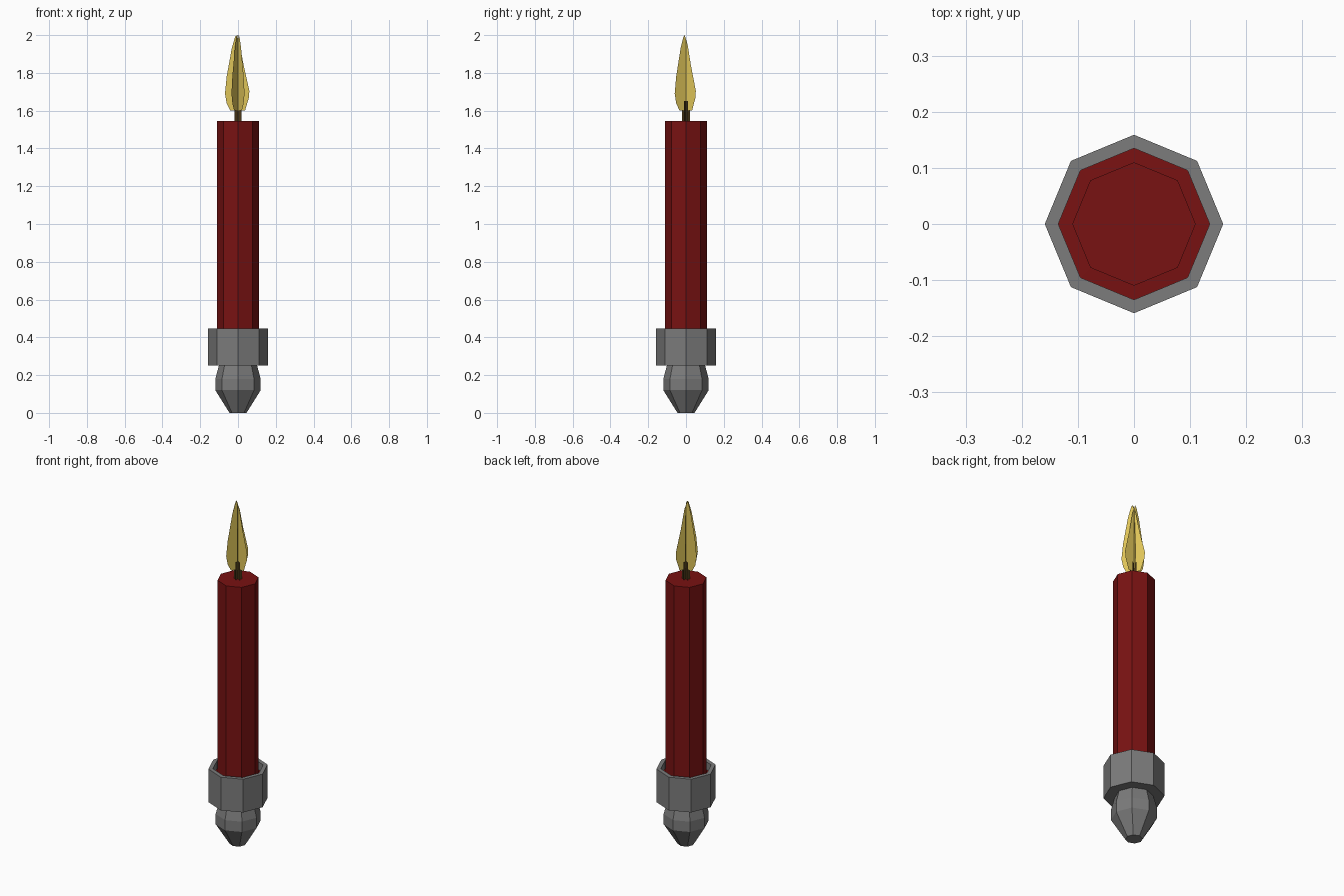
import bpy
import math

if "Cube" in bpy.data.objects:
    bpy.data.objects.remove(bpy.data.objects["Cube"])


def material(name, rgb):
    m = bpy.data.materials.new(name)
    m.diffuse_color = (*rgb, 1)
    m.use_nodes = True
    m.node_tree.nodes["Principled BSDF"].inputs["Base Color"].default_value = m.diffuse_color
    return m


GREY = material("grey metal", (0.20, 0.20, 0.20))
RED = material("red wax", (0.19, 0.006, 0.006))
YELLOW = material("flame yellow", (0.74, 0.56, 0.10))
BROWN = material("wick brown", (0.08, 0.045, 0.01))


def make(name, verts, faces, mat):
    me = bpy.data.meshes.new(name)
    me.from_pydata(verts, [], faces)
    me.materials.append(mat)
    ob = bpy.data.objects.new(name, me)
    bpy.context.collection.objects.link(ob)
    return ob


def lathe(name, profile, mat, cap_bottom=True, cap_top=True, n=8):
    """Revolve (radius, z) points, listed from bottom to top, in n flat sides."""
    verts = [(r * math.cos(2 * math.pi * i / n), r * math.sin(2 * math.pi * i / n), z)
             for r, z in profile for i in range(n)]
    faces = [(k * n + i, k * n + (i + 1) % n, (k + 1) * n + (i + 1) % n, (k + 1) * n + i)
             for k in range(len(profile) - 1) for i in range(n)]
    if cap_bottom:
        faces.append(tuple(reversed(range(n))))
    if cap_top:
        faces.append(tuple(range((len(profile) - 1) * n, len(profile) * n)))
    return make(name, verts, faces, mat)


def crossed_cards(name, outline, mat, start):
    """Three thin upright cards sharing one (distance, z) outline, 60 degrees apart."""
    verts, faces = [], []
    for k in range(3):
        a = math.radians(start + 60 * k)
        faces.append(tuple(range(len(verts), len(verts) + len(outline))))
        verts += [(d * math.cos(a), d * math.sin(a), z) for d, z in outline]
    return make(name, verts, faces, mat)


# Tapered foot under the cup
lathe("holder_foot", [(0.045, 0), (0.12, 0.12), (0.12, 0.18), (0.10, 0.255)], GREY, cap_top=False)

# Open cup with a flat rim
lathe("holder_cup", [(0.159, 0.252), (0.159, 0.446), (0.135, 0.446), (0.135, 0.40)],
      GREY, cap_top=False)

# Wax pool inside the cup, and the candle
lathe("wax_pool", [(0.135, 0.40), (0.11, 0.401)], RED, cap_bottom=False, cap_top=False)
lathe("candle", [(0.11, 0.40), (0.11, 1.545)], RED, cap_bottom=False)

# Wick and flame as crossed cards
crossed_cards("wick", [(-0.022, 1.54), (0.022, 1.54), (0.022, 1.65), (-0.022, 1.65)], BROWN, 30)
crossed_cards("flame", [(-0.04, 1.60), (0.037, 1.60), (0.058, 1.67), (0.06, 1.705),
                        (0.03, 1.84), (0.01, 1.95), (-0.008, 2.0), (-0.016, 1.99),
                        (-0.033, 1.93), (-0.06, 1.78), (-0.069, 1.69), (-0.06, 1.64)], YELLOW, 0)
